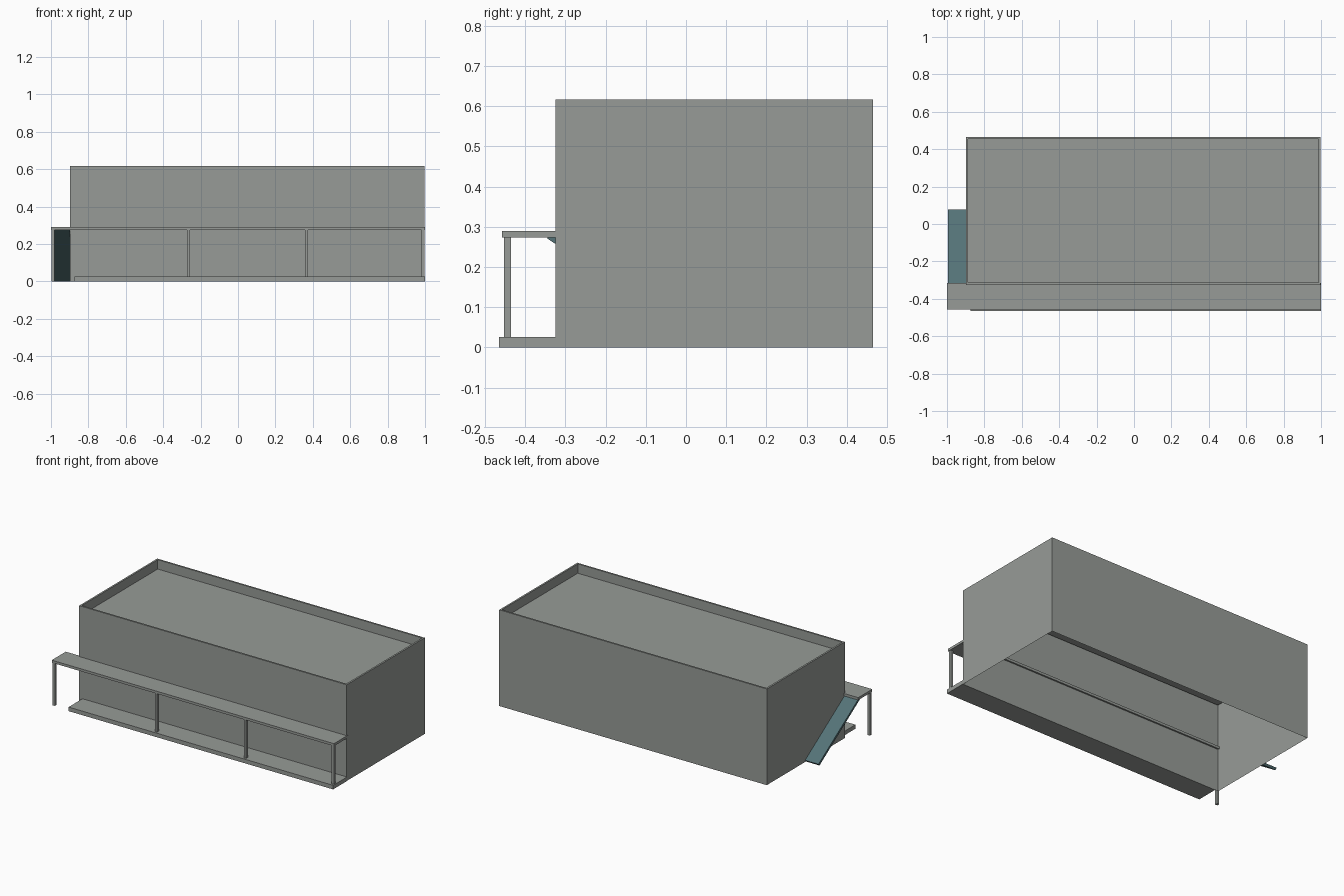
import bpy, bmesh
from mathutils import Vector

if "Cube" in bpy.data.objects:
    bpy.data.objects.remove(bpy.data.objects["Cube"], do_unlink=True)


def material(name, rgb):
    mat = bpy.data.materials.new(name)
    mat.use_nodes = True
    colour = (*rgb, 1.0)
    mat.diffuse_color = colour
    mat.node_tree.nodes["Principled BSDF"].inputs["Base Color"].default_value = colour
    return mat


GREY = material("concrete grey", (0.31, 0.33, 0.31))
TEAL = material("ramp teal", (0.09, 0.17, 0.185))


def finish(name, bm, mat):
    bmesh.ops.recalc_face_normals(bm, faces=bm.faces)
    mesh = bpy.data.meshes.new(name)
    bm.to_mesh(mesh)
    bm.free()
    mesh.materials.append(mat)
    obj = bpy.data.objects.new(name, mesh)
    bpy.context.collection.objects.link(obj)
    return obj


def box_mesh(low, high):
    bm = bmesh.new()
    bmesh.ops.create_cube(bm, size=1)
    low, high = Vector(low), Vector(high)
    for v in bm.verts:
        v.co = (low + high) / 2 + v.co * (high - low)
    return bm


def box(name, low, high, mat=GREY):
    return finish(name, box_mesh(low, high), mat)


# Main building: shell open underneath, with a parapet around a sunken roof
bm = box_mesh((-0.898, -0.325, 0), (0.998, 0.465, 0.616))
bm.faces.ensure_lookup_table()
bottom = min(bm.faces, key=lambda f: f.calc_center_median().z)
roof = max(bm.faces, key=lambda f: f.calc_center_median().z)
bmesh.ops.inset_region(bm, faces=[roof], thickness=0.016)
sunk = bmesh.ops.extrude_face_region(bm, geom=[roof])["geom"]
bmesh.ops.translate(bm, vec=(0, 0, -0.06),
                    verts=[g for g in sunk if isinstance(g, bmesh.types.BMVert)])
bmesh.ops.delete(bm, geom=[f for f in (bottom, roof) if f.is_valid], context="FACES")
finish("building_shell", bm, GREY)

# Porch floor and canopy along the front
box("porch_floor", (-0.875, -0.465, 0), (1, -0.325, 0.026))
box("canopy", (-1, -0.457, 0.274), (1, -0.315, 0.29))

# Canopy posts; the outermost one stands on the ground beyond the porch
for i, x in enumerate((-0.99, -0.264, 0.366, 0.988)):
    foot = 0 if i == 0 else 0.026
    box(f"canopy_post_{i + 1}", (x - 0.008, -0.452, foot), (x + 0.008, -0.435, 0.274))

# Sloping ramp beside the building, from the ground up to the canopy
profile = [(0.068, 0), (0.078, 0.012), (-0.337, 0.283), (-0.345, 0.271)]
bm = bmesh.new()
side = bm.faces.new([bm.verts.new((-0.994, y, z)) for y, z in profile])
end = bmesh.ops.extrude_face_region(bm, geom=[side])["geom"]
bmesh.ops.translate(bm, vec=(0.095, 0, 0),
                    verts=[g for g in end if isinstance(g, bmesh.types.BMVert)])
if not side.is_valid or len(bm.faces) < 6:
    bmesh.ops.holes_fill(bm, edges=bm.edges, sides=4)
finish("ramp", bm, TEAL)
